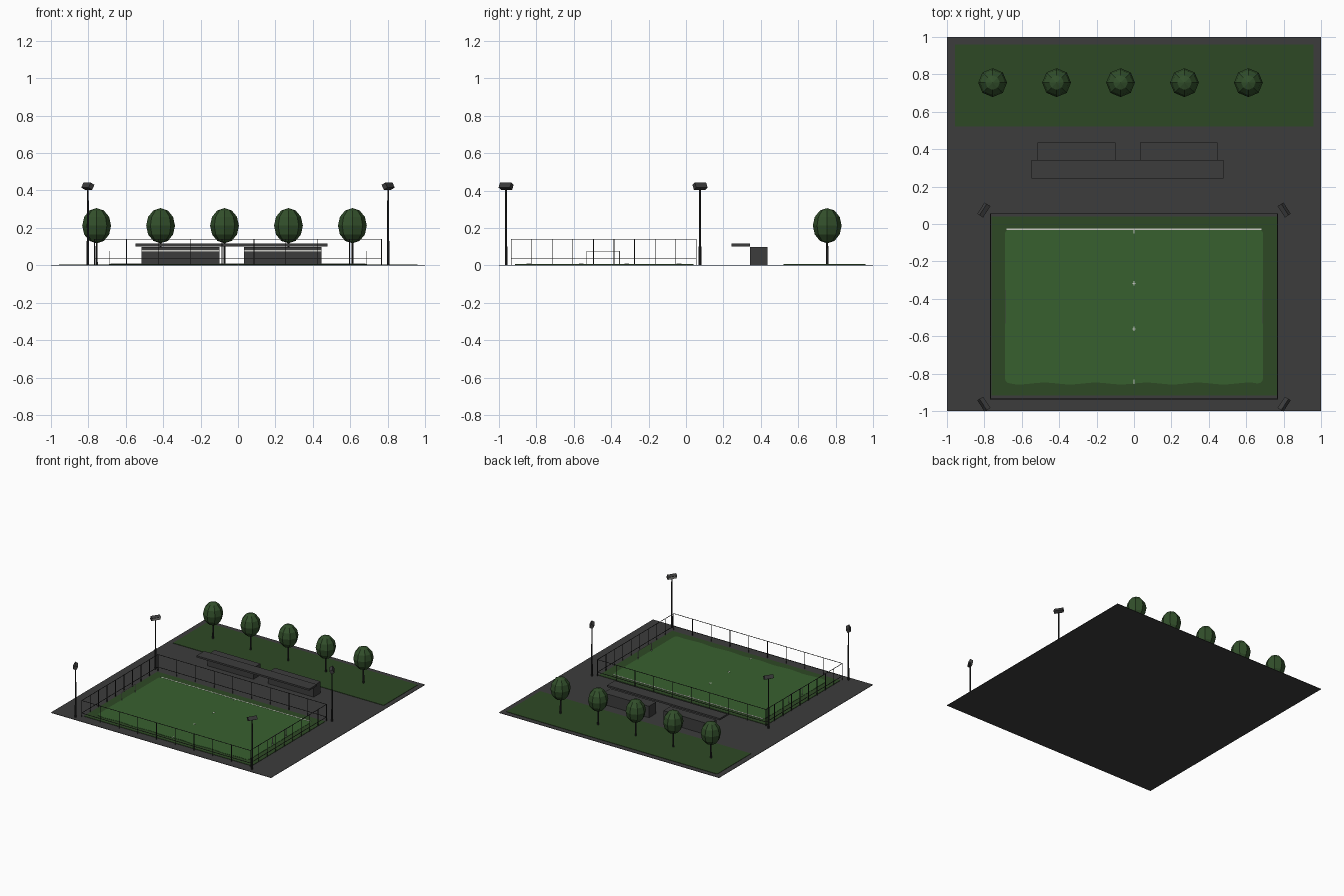
import bpy, bmesh, math
from mathutils import Vector, Matrix

if "Cube" in bpy.data.objects:
    bpy.data.objects.remove(bpy.data.objects["Cube"])


def mat(name, r, g, b):
    m = bpy.data.materials.new(name)
    m.diffuse_color = (r, g, b, 1)
    m.use_nodes = True
    m.node_tree.nodes["Principled BSDF"].inputs["Base Color"].default_value = m.diffuse_color
    return m


GREY = mat("asphalt_grey", 0.046, 0.046, 0.046)
DARK = mat("dark_metal", 0.022, 0.022, 0.022)
LAWN = mat("lawn_green", 0.027, 0.066, 0.018)
PITCH = mat("pitch_green", 0.039, 0.118, 0.028)
LEAF = mat("leaf_green", 0.032, 0.078, 0.024)
WHITE = mat("line_white", 0.60, 0.60, 0.56)


def finish(name, bm, material):
    bmesh.ops.recalc_face_normals(bm, faces=bm.faces)
    me = bpy.data.meshes.new(name)
    bm.to_mesh(me)
    bm.free()
    me.materials.append(material)
    ob = bpy.data.objects.new(name, me)
    bpy.context.collection.objects.link(ob)
    return ob


def add_box(bm, x0, x1, y0, y1, z0, z1, xf=Matrix()):
    m = Matrix.Translation(((x0 + x1) / 2, (y0 + y1) / 2, (z0 + z1) / 2))
    bmesh.ops.create_cube(bm, size=1, matrix=xf @ m @ Matrix.Diagonal((x1 - x0, y1 - y0, z1 - z0, 1)))


def box(name, material, *dims, xf=Matrix()):
    bm = bmesh.new()
    add_box(bm, *dims, xf)
    return finish(name, bm, material)


def add_rod(bm, x, y, z0, z1, r0, r1, n=8):
    bmesh.ops.create_cone(bm, cap_ends=True, segments=n, radius1=r0, radius2=r1, depth=z1 - z0,
                          matrix=Matrix.Translation((x, y, (z0 + z1) / 2)))


# ground slab and lawns
box("ground_slab", GREY, -1, 1, -1, 1, 0, 0.003)
box("back_lawn", LAWN, -0.955, 0.96, 0.52, 0.96, 0.003, 0.006)
box("pitch_border", LAWN, -0.76, 0.765, -0.915, 0.04, 0.003, 0.006)

# playing field: rounded corners and a gently wavy front edge
bm = bmesh.new()
outline = []
X0, X1, Y0, Y1, R = -0.69, 0.69, -0.852, -0.025, 0.03
for cx, cy, a0 in ((X1 - R, Y1 - R, 0), (X0 + R, Y1 - R, 90), (X0 + R, Y0 + R, 180)):
    for k in range(4):
        a = math.radians(a0 + 30 * k)
        outline.append((cx + R * math.cos(a), cy + R * math.sin(a)))
for k in range(1, 48):
    x = X0 + R + (X1 - X0 - 2 * R) * k / 48
    outline.append((x, Y0 + 0.005 * math.sin(x * 23)))
for k in range(4):
    a = math.radians(270 + 30 * k)
    outline.append((X1 - R + R * math.cos(a), Y0 + R + R * math.sin(a)))
face = bm.faces.new([bm.verts.new((x, y, 0.006)) for x, y in outline])
ext = bmesh.ops.extrude_face_region(bm, geom=[face])
bmesh.ops.translate(bm, vec=(0, 0, 0.002),
                    verts=[v for v in ext["geom"] if isinstance(v, bmesh.types.BMVert)])
finish("playing_field", bm, PITCH)

# visible field markings
bm = bmesh.new()
add_box(bm, -0.68, 0.68, -0.032, -0.024, 0.007, 0.009)
for y in (-0.04, -0.317, -0.56, -0.842):
    add_box(bm, -0.003, 0.003, y - 0.012, y + 0.012, 0.007, 0.009)
for y in (-0.317, -0.56):
    add_box(bm, -0.008, 0.008, y - 0.003, y + 0.003, 0.007, 0.009)
finish("field_markings", bm, WHITE)

# goals
for side, s in (("left", -1), ("right", 1)):
    bm = bmesh.new()
    x = 0.685 * s
    for y in (-0.53, -0.355):
        add_box(bm, x - 0.002, x + 0.002, y - 0.002, y + 0.002, 0.004, 0.077)
    add_box(bm, x - 0.002, x + 0.002, -0.532, -0.353, 0.073, 0.077)
    finish(side + "_goal", bm, WHITE)

# perimeter fence: posts with a top and a lower rail
FX, FY0, FY1, W = 0.766, -0.935, 0.055, 0.0018
bm = bmesh.new()
for k in range(10):
    x = -FX + 2 * FX * k / 9
    y = FY0 + (FY1 - FY0) * k / 9
    for yy in (FY0, FY1):
        add_box(bm, x - W, x + W, yy - W, yy + W, 0.002, 0.14)
    if 0 < k < 9:
        for xx in (-FX, FX):
            add_box(bm, xx - W, xx + W, y - W, y + W, 0.002, 0.14)
for z in (0.036, 0.139):
    for yy in (FY0, FY1):
        add_box(bm, -FX, FX, yy - W, yy + W, z - 0.0015, z + 0.0015)
    for xx in (-FX, FX):
        add_box(bm, xx - W, xx + W, FY0, FY1, z - 0.0015, z + 0.0015)
finish("perimeter_fence", bm, DARK)

# floodlights aimed down at the middle of the field
for sx in (-1, 1):
    for y, end in ((-0.962, "front"), (0.075, "back")):
        name = ("left_" if sx < 0 else "right_") + end
        x = 0.802 * sx
        bm = bmesh.new()
        add_rod(bm, x, y, 0.002, 0.10, 0.007, 0.007)
        add_rod(bm, x, y, 0.10, 0.415, 0.006, 0.0045)
        finish(name + "_light_pole", bm, DARK)
        d = Vector((0, -0.44, 0)) - Vector((x, y, 0))
        xf = (Matrix.Translation((x, y, 0.423)) @ Matrix.Rotation(math.atan2(d.y, d.x), 4, 'Z')
              @ Matrix.Rotation(math.radians(28), 4, 'Y'))
        box(name + "_lamp_head", GREY, -0.013, 0.013, -0.036, 0.036, -0.015, 0.015, xf=xf)
        box(name + "_lamp_glass", WHITE, 0.013, 0.0145, -0.032, 0.032, -0.011, 0.011, xf=xf)

# clubhouse blocks, their pale front bands, and the canopy
for name, x0 in (("left", -0.515), ("right", 0.032)):
    box(name + "_building", GREY, x0, x0 + 0.415, 0.343, 0.435, 0.002, 0.097)
    box(name + "_building_band", WHITE, x0, x0 + 0.415, 0.341, 0.343, 0.074, 0.081)
box("canopy_roof", GREY, -0.547, 0.477, 0.243, 0.343, 0.102, 0.116)

# row of trees
for i in range(5):
    x, y = -0.755 + 0.3415 * i, 0.755
    bm = bmesh.new()
    add_rod(bm, x, y, 0.004, 0.14, 0.007, 0.005, 6)
    finish("tree_trunk_%d" % (i + 1), bm, DARK)
    bm = bmesh.new()
    bmesh.ops.create_uvsphere(bm, u_segments=8, v_segments=6, radius=1,
                              matrix=Matrix.Translation((x, y, 0.212))
                              @ Matrix.Diagonal((0.077, 0.077, 0.094, 1)))
    finish("tree_crown_%d" % (i + 1), bm, LEAF)
